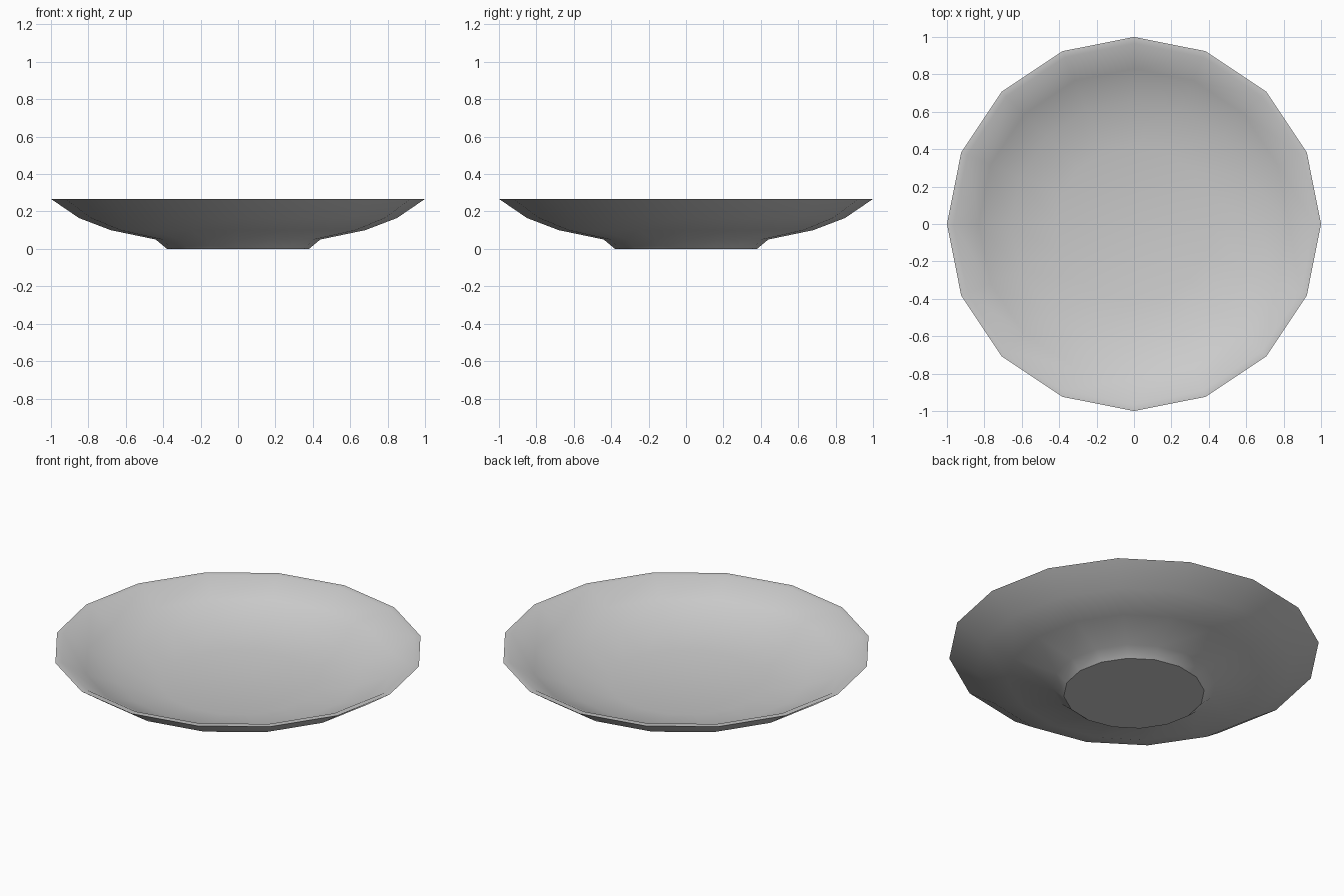
import bpy, bmesh, math

if "Cube" in bpy.data.objects:
    bpy.data.objects.remove(bpy.data.objects["Cube"])

SIDES = 16
# (radius, height): foot, underside, rim, then the hollow
PROFILE = [(0.38, 0.0), (0.44, 0.05), (0.68, 0.10), (0.85, 0.165), (1.0, 0.267),
           (0.965, 0.267), (0.83, 0.185), (0.66, 0.12), (0.42, 0.072)]


def lathe(name, profile, sides):
    bm = bmesh.new()
    rings = []
    for r, z in profile:
        rings.append([bm.verts.new((r * math.cos(2 * math.pi * i / sides),
                                    r * math.sin(2 * math.pi * i / sides), z))
                      for i in range(sides)])
    for a, b in zip(rings, rings[1:]):
        for i in range(sides):
            j = (i + 1) % sides
            bm.faces.new((a[i], a[j], b[j], b[i]))
    # Foot base and hollow floor
    bm.faces.new(rings[0][::-1])
    bm.faces.new(rings[-1])
    mesh = bpy.data.meshes.new(name)
    bm.to_mesh(mesh)
    bm.free()
    obj = bpy.data.objects.new(name, mesh)
    bpy.context.collection.objects.link(obj)
    return obj


plate = lathe("plate", PROFILE, SIDES)
bpy.context.view_layer.objects.active = plate
plate.select_set(True)
bpy.ops.object.shade_smooth_by_angle(angle=math.radians(40))
